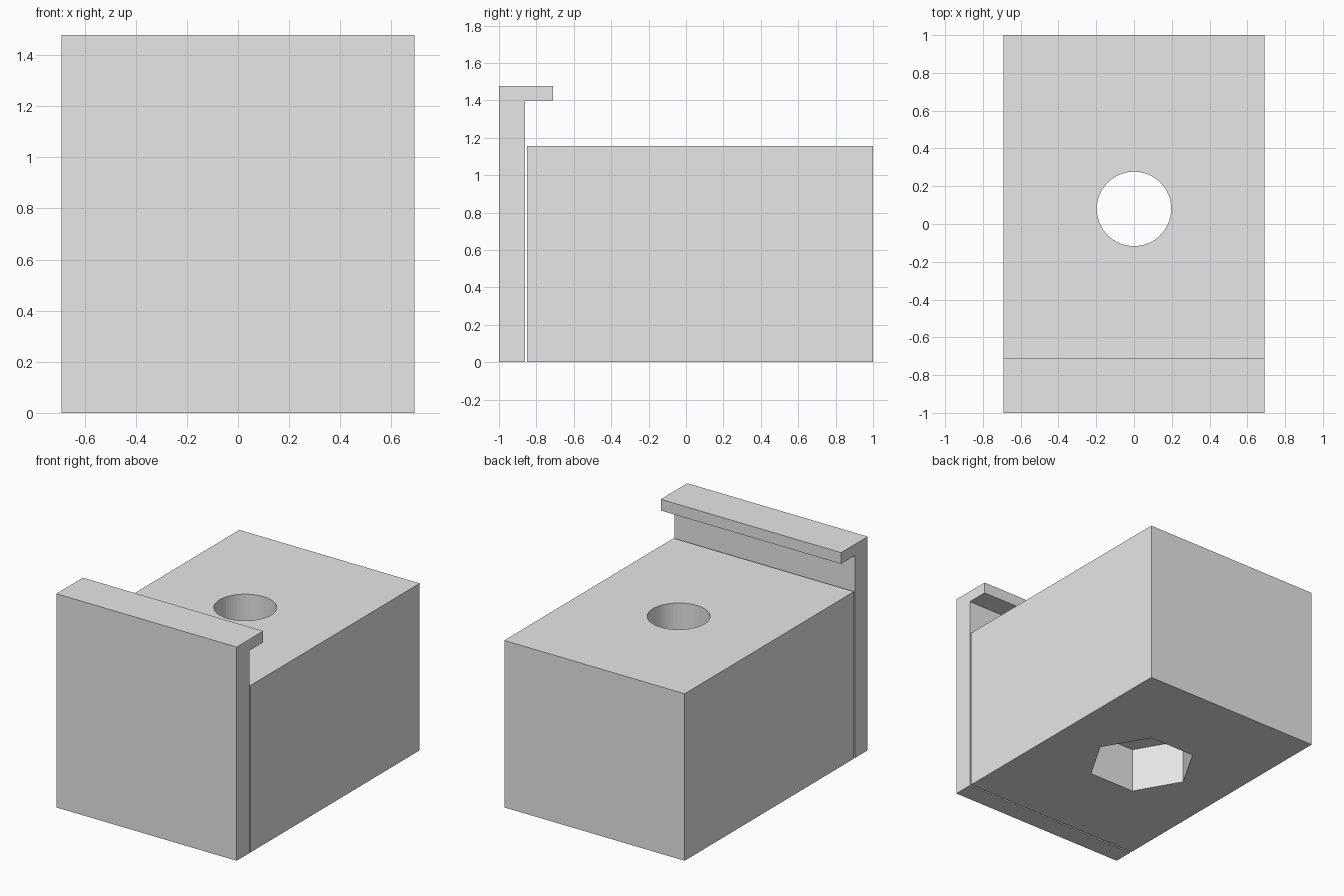
import bpy
import bmesh
from mathutils import Matrix

cube = bpy.data.objects.get("Cube")
if cube:
    bpy.data.objects.remove(cube, do_unlink=True)

HALF_WIDTH = 0.69
HOLE_Y = 0.08

grey = bpy.data.materials.new("light_grey")
grey.use_nodes = True
grey.diffuse_color = (0.8, 0.8, 0.8, 1)
grey.node_tree.nodes["Principled BSDF"].inputs["Base Color"].default_value = (0.8, 0.8, 0.8, 1)


def finish(name, bm):
    """Turn a bmesh into a grey object."""
    bmesh.ops.recalc_face_normals(bm, faces=bm.faces)
    mesh = bpy.data.meshes.new(name)
    bm.to_mesh(mesh)
    bm.free()
    mesh.materials.append(grey)
    obj = bpy.data.objects.new(name, mesh)
    bpy.context.collection.objects.link(obj)
    return obj


def extrude_profile(name, points):
    """Extrude a (y, z) side profile across the full width."""
    bm = bmesh.new()
    face = bm.faces.new([bm.verts.new((-HALF_WIDTH, y, z)) for y, z in points])
    side = bmesh.ops.extrude_face_region(bm, geom=[face])["geom"]
    verts = [v for v in side if isinstance(v, bmesh.types.BMVert)]
    bmesh.ops.translate(bm, verts=verts, vec=(2 * HALF_WIDTH, 0, 0))
    return finish(name, bm)


def cut_prism(target, sides, radius, bottom, top):
    """Cut a vertical prism out of the target at the hole centre."""
    bm = bmesh.new()
    bmesh.ops.create_cone(bm, cap_ends=True, segments=sides, radius1=radius,
                          radius2=radius, depth=top - bottom,
                          matrix=Matrix.Translation((0, HOLE_Y, (top + bottom) / 2))
                          @ Matrix.Rotation(1.5707963, 4, "Z"))
    cutter = finish("hole_cutter", bm)
    cutter.hide_render = True
    mod = target.modifiers.new("hole", "BOOLEAN")
    mod.operation = "DIFFERENCE"
    mod.solver = "EXACT"
    mod.object = cutter
    bpy.context.view_layer.objects.active = target
    bpy.ops.object.modifier_apply(modifier=mod.name)
    bpy.data.objects.remove(cutter, do_unlink=True)


# Main block with a round bore and a hexagonal nut pocket underneath
block = extrude_profile("block", [(-0.85, 0), (1, 0), (1, 1.155), (-0.85, 1.155)])
cut_prism(block, 64, 0.197, -0.2, 1.4)
cut_prism(block, 6, 0.356, -0.2, 0.314)

# Upright plate with a lip folded over the block
extrude_profile("hooked_plate", [(-1, 0), (-0.862, 0), (-0.862, 1.4),
                                 (-0.71, 1.4), (-0.71, 1.478), (-1, 1.478)])
